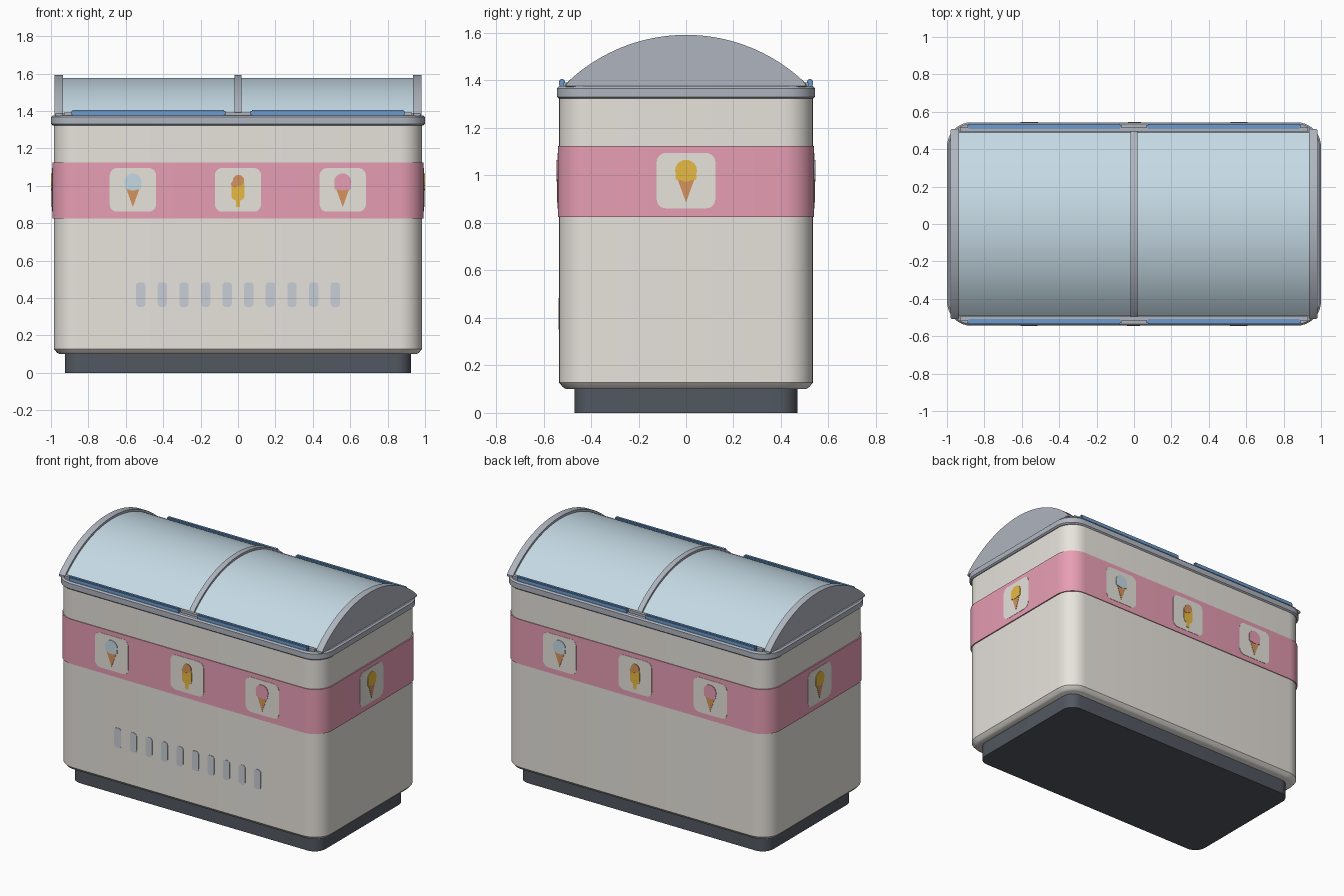
import bpy, bmesh, math
from mathutils import Matrix

if "Cube" in bpy.data.objects:
    bpy.data.objects.remove(bpy.data.objects["Cube"])


def material(name, rgb):
    m = bpy.data.materials.new(name)
    m.diffuse_color = (*rgb, 1)
    m.use_nodes = True
    m.node_tree.nodes["Principled BSDF"].inputs["Base Color"].default_value = m.diffuse_color
    return m


CREAM = material("cream", (0.80, 0.77, 0.72))
PINK = material("pink", (0.80, 0.34, 0.46))
METAL = material("grey_metal", (0.43, 0.46, 0.52))
GLASS = material("pale_blue_glass", (0.56, 0.70, 0.78))
BLUE = material("handle_blue", (0.15, 0.33, 0.61))
DARK = material("dark_grey", (0.085, 0.098, 0.12))
YELLOW = material("yellow", (0.83, 0.51, 0.06))
WAFER = material("wafer_brown", (0.66, 0.30, 0.11))
VENT = material("vent_grey", (0.58, 0.62, 0.68))


def finish(name, bm, mat, smooth=True):
    bmesh.ops.recalc_face_normals(bm, faces=bm.faces)
    mesh = bpy.data.meshes.new(name)
    bm.to_mesh(mesh)
    bm.free()
    mesh.materials.append(mat)
    ob = bpy.data.objects.new(name, mesh)
    bpy.context.collection.objects.link(ob)
    if smooth:
        bpy.ops.object.select_all(action='DESELECT')
        ob.select_set(True)
        bpy.context.view_layer.objects.active = ob
        bpy.ops.object.shade_smooth_by_angle(angle=math.radians(35))
    return ob


def rounded_rect(hx, hy, r, n=8):
    pts = []
    for k, (sx, sy) in enumerate([(1, 1), (-1, 1), (-1, -1), (1, -1)]):
        for i in range(n + 1):
            a = math.pi / 2 * (k + i / n)
            pts.append((sx * (hx - r) + r * math.cos(a), sy * (hy - r) + r * math.sin(a)))
    return pts


def circle(cx, cy, r, n=20):
    return [(cx + r * math.cos(2 * math.pi * i / n), cy + r * math.sin(2 * math.pi * i / n))
            for i in range(n)]


def loft(name, rings, mat):
    """Stack of rounded rectangles (z, half x, half y, radius), capped."""
    bm = bmesh.new()
    loops = [[bm.verts.new((x, y, z)) for x, y in rounded_rect(hx, hy, r)]
             for z, hx, hy, r in rings]
    for a, b in zip(loops, loops[1:]):
        for i in range(len(a)):
            j = (i + 1) % len(a)
            bm.faces.new((a[i], a[j], b[j], b[i]))
    bm.faces.new(loops[0])
    bm.faces.new(loops[-1])
    return finish(name, bm, mat)


def prism(name, pts, mat, place, depth, smooth=True, bevel=0):
    """Extrude an outline drawn in (u, z) along local -y, then place it."""
    bm = bmesh.new()
    a = [bm.verts.new((u, 0, z)) for u, z in pts]
    b = [bm.verts.new((u, -depth, z)) for u, z in pts]
    for i in range(len(a)):
        j = (i + 1) % len(a)
        bm.faces.new((a[i], a[j], b[j], b[i]))
    bm.faces.new(a)
    bm.faces.new(b)
    if bevel:
        edges = [e for e in bm.edges if abs(e.verts[0].co.y - e.verts[1].co.y) < 1e-6]
        bmesh.ops.bevel(bm, geom=edges, offset=bevel, segments=1, affect='EDGES')
    bmesh.ops.transform(bm, matrix=place, verts=bm.verts)
    return finish(name, bm, mat, smooth)


# Cabinet: plinth, body, coloured band and top rim
loft("plinth", [(0, 0.925, 0.47, 0.08), (0.12, 0.925, 0.47, 0.08)], DARK)
loft("body", [(0.10, 0.955, 0.505, 0.10), (0.108, 0.968, 0.518, 0.11), (0.128, 0.985, 0.535, 0.125),
              (1.335, 0.985, 0.535, 0.125)], CREAM)
loft("band", [(0.825, 0.98, 0.53, 0.12), (0.825, 0.993, 0.54, 0.13),
              (1.125, 0.993, 0.54, 0.13), (1.125, 0.98, 0.53, 0.12)], PINK)
loft("top_rim", [(1.323, 0.99, 0.535, 0.12), (1.331, 1.0, 0.544, 0.13),
                 (1.367, 1.0, 0.544, 0.13), (1.376, 0.99, 0.535, 0.12)], METAL)


# Curved lid: glass segment with end plates and a middle rib
def dome(half, base, top, n=40):
    rise = top - base
    rad = (half * half + rise * rise) / (2 * rise)
    a = math.asin(half / rad)
    return [(rad * math.sin(a - 2 * a * i / n), top - rad + rad * math.cos(a - 2 * a * i / n))
            for i in range(n + 1)]


def across(x):
    """Place an outline in the y-z plane, extruding toward +x from x."""
    return Matrix.Translation((x, 0, 0)) @ Matrix.Rotation(math.pi / 2, 4, 'Z')


def ribbed(half, top):
    return [(half, 1.372)] + dome(half, 1.385, top) + [(-half, 1.372)]


prism("lid_glass", ribbed(0.488, 1.577), GLASS, across(-0.945), 1.89)
prism("lid_end_left", ribbed(0.507, 1.592), METAL, across(-0.98), 0.045, bevel=0.004)
prism("lid_end_right", ribbed(0.507, 1.592), METAL, across(0.935), 0.045, bevel=0.004)
prism("lid_rib", ribbed(0.503, 1.592), METAL, across(-0.018), 0.036, bevel=0.004)

# Long handle rails on both edges of the lid
for side in (-1, 1):
    for half in (-1, 1):
        bm = bmesh.new()
        bmesh.ops.create_cube(bm, size=1, matrix=Matrix.Translation((half * 0.479, side * 0.522, 1.389))
                              @ Matrix.Diagonal((0.822, 0.026, 0.034, 1)))
        bmesh.ops.bevel(bm, geom=bm.edges[:], offset=0.006, segments=2, affect='EDGES')
        finish("handle_rail", bm, BLUE)
    # Grey sill strip under the rails
    bm = bmesh.new()
    bmesh.ops.create_cube(bm, size=1, matrix=Matrix.Translation((0, side * 0.505, 1.381))
                          @ Matrix.Diagonal((1.86, 0.02, 0.022, 1)))
    finish("lid_sill", bm, METAL, False)


# Picture badges on the band
def shift(pts, u, z):
    return [(p + u, q + z) for p, q in pts]


def badge(angle, face, u, kind, scoop=None, k=1.0):
    turn = Matrix.Rotation(angle, 4, 'Z')

    def layer(name, pts, mat, level):
        prism(name, shift(pts, u, 0.978), mat,
              turn @ Matrix.Translation((0, -face + 0.001, 0)), 0.003 + 0.002 * level, False)

    layer("badge", rounded_rect(0.124, 0.117, 0.04, 5), CREAM, 0)
    if kind == "cone":
        layer("cone", [(-0.035 * k, 0.005), (0, -0.092), (0.035 * k, 0.005)], WAFER, 1)
        layer("scoop", circle(0, 0.042, 0.046 * k), scoop, 2)
        layer("scoop_edge", shift(rounded_rect(0.044 * k, 0.012, 0.008, 3), 0, 0.014), scoop, 2)
    else:
        layer("stick", shift(rounded_rect(0.012, 0.04, 0.006, 3), 0, -0.052), YELLOW, 1)
        layer("ice_lolly", shift(rounded_rect(0.036, 0.056, 0.03, 5), 0, -0.002), YELLOW, 1)
        layer("lolly_coating", circle(0.003, 0.05, 0.03), WAFER, 2)
        layer("lolly_coating_drip", circle(-0.018, 0.032, 0.019), WAFER, 2)


for angle in (0, math.pi):
    badge(angle, 0.54, -0.562, "cone", GLASS)
    badge(angle, 0.54, 0, "lolly")
    badge(angle, 0.54, 0.56, "cone", PINK)
for angle in (math.pi / 2, -math.pi / 2):
    badge(angle, 0.993, 0, "cone", YELLOW)

# Row of vent slots low on the front
for i in range(10):
    prism("vent", shift(rounded_rect(0.025, 0.066, 0.018, 4), -0.52 + i * 1.04 / 9, 0.418), VENT,
          Matrix.Translation((0, -0.534, 0)), 0.004, False)
